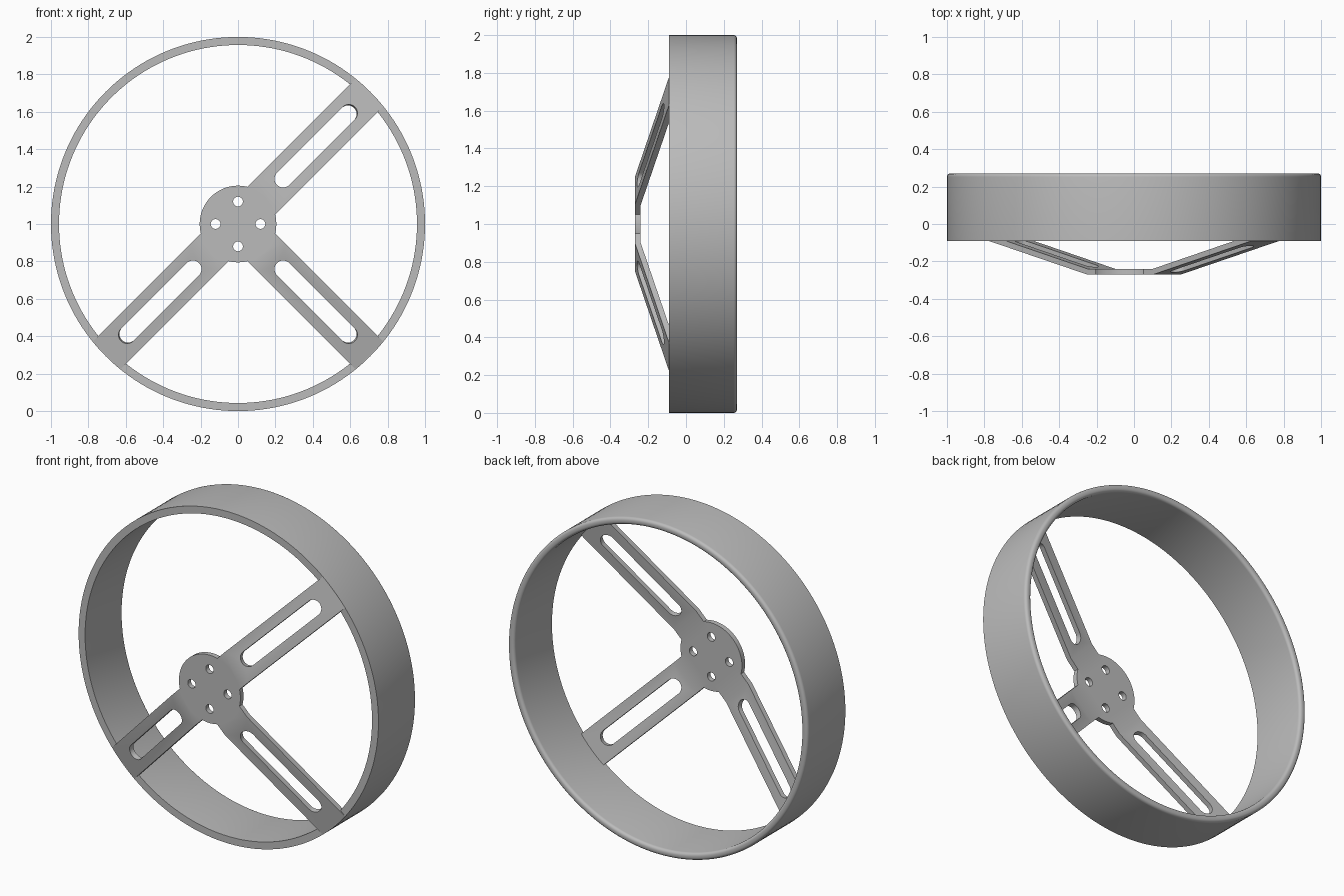
import bpy
import bmesh
from math import atan2, cos, sin, pi, radians
from mathutils import Matrix, Vector

cube = bpy.data.objects.get("Cube")
if cube:
    bpy.data.objects.remove(cube, do_unlink=True)

CENTRE = Matrix.Translation((0, 0, 1))
FRONT, BACK = -0.27, -0.24          # faces of the hub plate
RIM_FRONT, RIM_BACK = -0.09, 0.27
HALF_WIDTH = 0.105                  # of a spoke
BEND, TIP = 0.25, 0.995             # where a spoke bends and ends

metal = bpy.data.materials.new("grey metal")
metal.use_nodes = True
metal.diffuse_color = (0.5, 0.5, 0.5, 1)
metal.node_tree.nodes["Principled BSDF"].inputs["Base Color"].default_value = (0.5, 0.5, 0.5, 1)


def finish(name, bm, matrix):
    """Turn a bmesh into a placed object."""
    bmesh.ops.transform(bm, matrix=matrix, verts=bm.verts)
    bmesh.ops.recalc_face_normals(bm, faces=bm.faces)
    mesh = bpy.data.meshes.new(name)
    bm.to_mesh(mesh)
    bm.free()
    mesh.materials.append(metal)
    obj = bpy.data.objects.new(name, mesh)
    bpy.context.collection.objects.link(obj)
    return obj


def prism(name, points, push, matrix):
    """Extrude a flat outline along a vector."""
    bm = bmesh.new()
    face = bm.faces.new([bm.verts.new(p) for p in points])
    extruded = bmesh.ops.extrude_face_region(bm, geom=[face], use_keep_orig=True)
    moved = [v for v in extruded["geom"] if isinstance(v, bmesh.types.BMVert)]
    bmesh.ops.translate(bm, verts=moved, vec=push)
    return finish(name, bm, matrix)


def arc(cx, cz, radius, start, end, steps, y):
    angles = [start + (end - start) * i / steps for i in range(steps + 1)]
    return [Vector((cx + radius * cos(a), y, cz + radius * sin(a))) for a in angles]


def disc(name, cx, cz, radius, steps, y0, y1):
    return prism(name, arc(cx, cz, radius, 0, 2 * pi, steps, y0)[:-1], (0, y1 - y0, 0), CENTRE)


def smooth(obj):
    bpy.ops.object.select_all(action="DESELECT")
    obj.select_set(True)
    bpy.context.view_layer.objects.active = obj
    bpy.ops.object.shade_smooth_by_angle(angle=radians(30))


def combine(obj, other, operation):
    """Apply a boolean and drop the helper."""
    mod = obj.modifiers.new(operation, "BOOLEAN")
    mod.operation, mod.solver, mod.object = operation, "EXACT", other
    bpy.context.view_layer.objects.active = obj
    bpy.ops.object.modifier_apply(modifier=mod.name)
    bpy.data.objects.remove(other, do_unlink=True)


# Rim: turned profile with rounded back edges
R_OUT, R_IN, ROUND = 1.0, 0.957, 0.018
profile = [(R_IN, RIM_FRONT), (R_OUT, RIM_FRONT)]
for cx, start in ((R_OUT - ROUND, 0), (R_IN + ROUND, pi / 2)):
    for i in range(6):
        a = start + i * pi / 10
        profile.append((cx + ROUND * cos(a), RIM_BACK - ROUND + ROUND * sin(a)))
bm = bmesh.new()
loop = [bm.verts.new((r, y, 0)) for r, y in profile]
edges = [bm.edges.new((loop[i - 1], loop[i])) for i in range(len(loop))]
bmesh.ops.spin(bm, geom=loop + edges, cent=(0, 0, 0), axis=(0, 1, 0),
               angle=2 * pi, steps=160, use_duplicate=False)
bmesh.ops.remove_doubles(bm, verts=bm.verts, dist=0.0001)
smooth(finish("rim", bm, CENTRE))

# Hub plate
hub = disc("hub_and_spokes", 0, 0, 0.205, 64, FRONT, BACK)

# Bent spokes, each with a long slot square to its sloping face
slope = atan2(RIM_FRONT - FRONT, TIP - BEND)
side = [(0.13, FRONT), (BEND, FRONT), (TIP, RIM_FRONT),
        (TIP - 0.007, RIM_FRONT + 0.03), (BEND - 0.004, BACK), (0.13, BACK)]
slot_start, slot_end, slot_radius = 0.34, 0.84, 0.046
half = (slot_end - slot_start) / 2 / cos(slope)
for degrees in (45, 225, 315):
    turn = CENTRE @ Matrix.Rotation(-radians(degrees), 4, "Y")
    spoke = prism("spoke", [(u, y, -HALF_WIDTH) for u, y in side],
                  (0, 0, 2 * HALF_WIDTH), turn)
    middle = (slot_start + slot_end) / 2
    place = (Matrix.Translation((middle, FRONT + (middle - BEND) * sin(slope) / cos(slope), 0))
             @ Matrix.Rotation(slope, 4, "Z"))
    outline = (arc(half, 0, slot_radius, -pi / 2, pi / 2, 16, -0.06)
               + arc(-half, 0, slot_radius, pi / 2, 3 * pi / 2, 16, -0.06))
    combine(spoke, prism("slot_cutter", outline, (0, 0.14, 0), turn @ place), "DIFFERENCE")
    combine(hub, spoke, "UNION")

# Four bolt holes
for i in range(4):
    a = i * pi / 2
    combine(hub, disc("hole_cutter", 0.12 * cos(a), 0.12 * sin(a), 0.026, 24,
                      FRONT - 0.05, BACK + 0.05), "DIFFERENCE")
smooth(hub)
